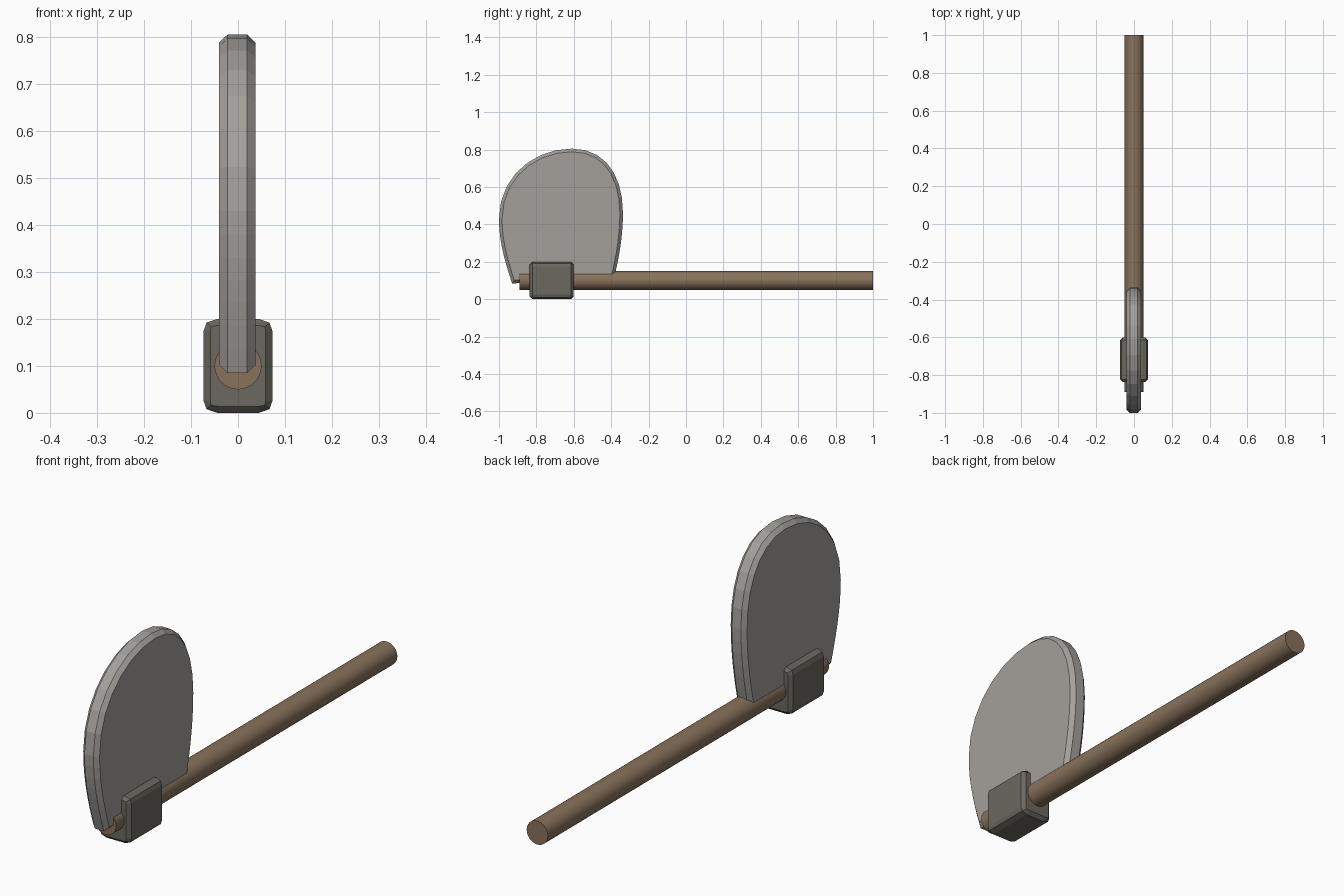
import bpy, bmesh, math
from mathutils import Vector
from mathutils.geometry import interpolate_bezier

if "Cube" in bpy.data.objects:
    bpy.data.objects.remove(bpy.data.objects["Cube"])


def material(name, rgb):
    m = bpy.data.materials.new(name)
    m.diffuse_color = (*rgb, 1)
    m.use_nodes = True
    m.node_tree.nodes["Principled BSDF"].inputs["Base Color"].default_value = m.diffuse_color
    return m


stone = material("pale stone", (0.37, 0.35, 0.33))
binding = material("dark binding", (0.147, 0.138, 0.112))
wood = material("brown wood", (0.25, 0.168, 0.105))


def inset(loop, d):
    """Shrink a closed 2D loop by d along its mitred corner normals."""
    area = sum(a.x * b.y - b.x * a.y for a, b in zip(loop, loop[1:] + loop[:1]))
    s = 1 if area > 0 else -1
    out = []
    for i, p in enumerate(loop):
        a = (p - loop[i - 1]).normalized()
        b = (loop[(i + 1) % len(loop)] - p).normalized()
        na, nb = Vector((-a.y, a.x)) * s, Vector((-b.y, b.x)) * s
        out.append(p + (na + nb) * d / (1 + na.dot(nb)))
    return out


def loft(name, rings, mat):
    """Bridge matching rings of 3D points and cap both ends."""
    bm = bmesh.new()
    vs = [[bm.verts.new(p) for p in r] for r in rings]
    for r, q in zip(vs, vs[1:]):
        for i in range(len(r)):
            bm.faces.new((r[i - 1], r[i], q[i], q[i - 1]))
    bm.faces.new(vs[0])
    bm.faces.new(vs[-1])
    bmesh.ops.recalc_face_normals(bm, faces=bm.faces)
    me = bpy.data.meshes.new(name)
    bm.to_mesh(me)
    bm.free()
    me.materials.append(mat)
    ob = bpy.data.objects.new(name, me)
    bpy.context.collection.objects.link(ob)
    return ob


# Blade: rounded side profile in (y, z), with bevelled faces
curves = [
    ((-0.93, 0.085), (-0.97, 0.205), (-1.0, 0.31), (-1.0, 0.43)),
    ((-1.0, 0.43), (-1.0, 0.66), (-0.81, 0.805), (-0.61, 0.805)),
    ((-0.61, 0.805), (-0.43, 0.805), (-0.337, 0.66), (-0.337, 0.46)),
    ((-0.337, 0.46), (-0.337, 0.33), (-0.36, 0.21), (-0.39, 0.09)),
]
outline = []
for i, c in enumerate(curves):
    pts = interpolate_bezier(*[Vector(p) for p in c], 8)
    outline += [Vector((p[0], p[1])) for p in pts[(1 if i else 0):]]
face = inset(outline, 0.0165)
loft("blade", [[(x - 0.0015, p.x, p.y) for p in ring] for x, ring in
               ((-0.0385, face), (-0.021, outline), (0.021, outline), (0.0385, face))], stone)

# Binding block: softened rectangle in (x, z), chamfered at both ends
corner = [(0.073, 0.075), (0.067, 0.092), (0.044, 0.1)]
section = []
for sx, sz in ((1, 1), (-1, 1), (-1, -1), (1, -1)):
    section += [Vector((sx * x, sz * z)) for x, z in corner[::sx * sz]]
end = [Vector((math.copysign(min(abs(p.x), 0.059), p.x),
               math.copysign(min(abs(p.y), 0.086), p.y))) for p in section]
for p in end:  # keep a small diagonal on the end-face corners
    if abs(p.x) > 0.058 and abs(p.y) > 0.085:
        p *= 0.97
loft("binding_block", [[(p.x, y, p.y + 0.1) for p in ring] for y, ring in
                       ((-0.836, end), (-0.822, section), (-0.615, section), (-0.601, end))], binding)

# Handle: long smooth rod through the block
rod = [(0.05 * math.cos(math.tau * i / 32), 0.1 + 0.05 * math.sin(math.tau * i / 32)) for i in range(32)]
handle = loft("handle", [[(x, y, z) for x, z in rod] for y in (-0.89, 1.0)], wood)
bpy.context.view_layer.objects.active = handle
handle.select_set(True)
bpy.ops.object.shade_smooth_by_angle(angle=math.radians(30))
